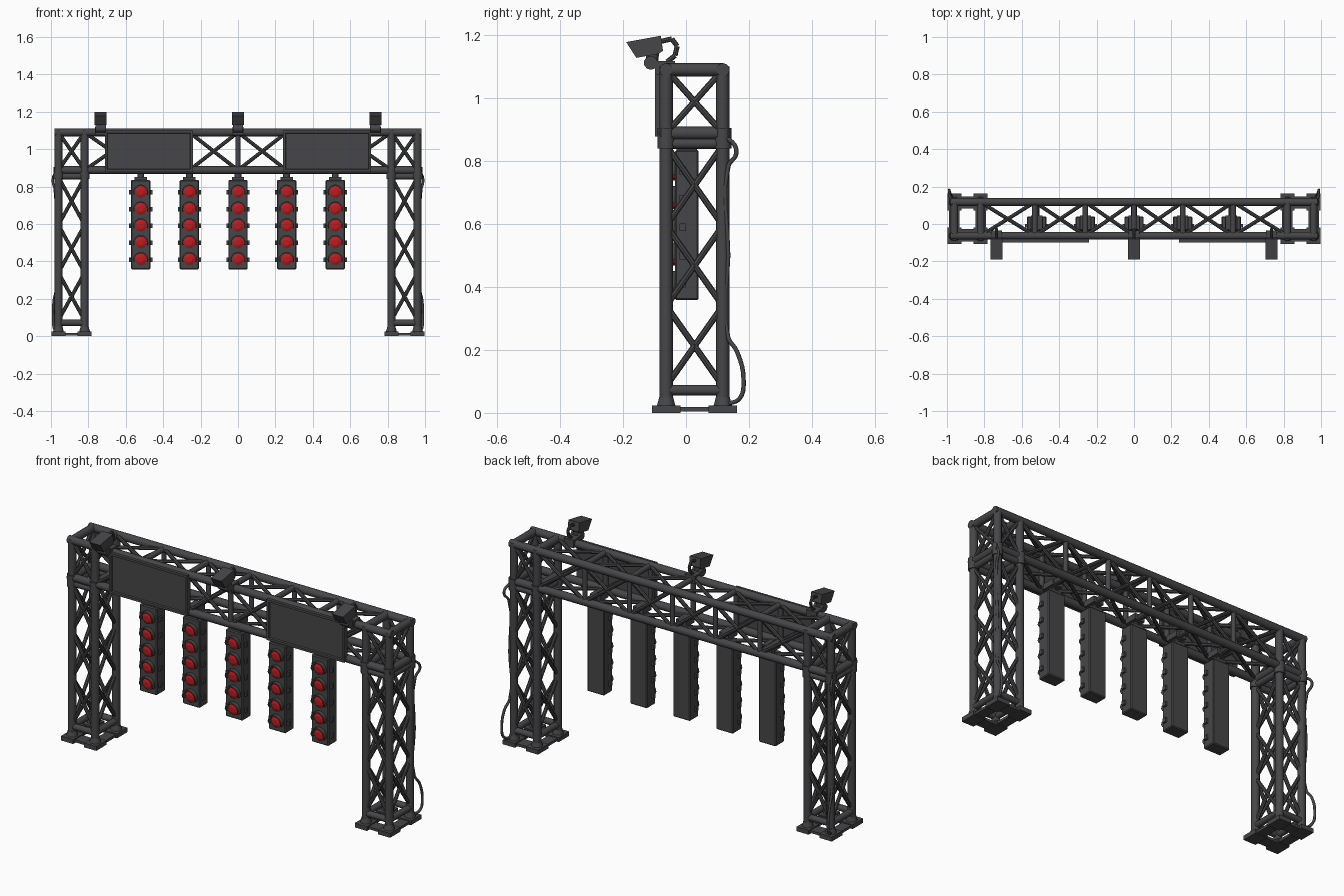
import bpy, bmesh, math
from mathutils import Vector, Matrix

if "Cube" in bpy.data.objects:
    bpy.data.objects.remove(bpy.data.objects["Cube"])

def material(name, rgb):
    m = bpy.data.materials.new(name)
    m.diffuse_color = (*rgb, 1)
    m.use_nodes = True
    m.node_tree.nodes["Principled BSDF"].inputs["Base Color"].default_value = m.diffuse_color
    return m

STEEL = material("dark steel", (0.062, 0.062, 0.066))
RED = material("signal red", (0.50, 0.012, 0.014))

def finish(name, bm, mat=STEEL, smooth=True):
    bmesh.ops.recalc_face_normals(bm, faces=bm.faces)
    me = bpy.data.meshes.new(name)
    bm.to_mesh(me)
    bm.free()
    me.materials.append(mat)
    ob = bpy.data.objects.new(name, me)
    bpy.context.collection.objects.link(ob)
    if smooth:
        bpy.context.view_layer.objects.active = ob
        ob.select_set(True)
        bpy.ops.object.shade_smooth_by_angle(angle=math.radians(40))
        ob.select_set(False)
    return ob

def bar(bm, a, b, r, n=10, r2=None):
    a, b = Vector(a), Vector(b)
    d = b - a
    mat = Matrix.Translation((a + b) / 2) @ d.to_track_quat('Z', 'Y').to_matrix().to_4x4()
    bmesh.ops.create_cone(bm, cap_ends=True, segments=n, radius1=r, radius2=r if r2 is None else r2,
                          depth=d.length, matrix=mat)

def box(bm, x0, x1, y0, y1, z0, z1):
    mat = Matrix.Translation(((x0 + x1) / 2, (y0 + y1) / 2, (z0 + z1) / 2)) @ \
        Matrix.Diagonal((x1 - x0, y1 - y0, z1 - z0, 1))
    bmesh.ops.create_cube(bm, size=1, matrix=mat)

def cross(bm, a, b, c, d, r):
    # X brace over the quad a-b-c-d
    bar(bm, a, c, r, 8)
    bar(bm, b, d, r, 8)

YF, YB = -0.063, 0.117        # front and back chord lines
XI, XO = 0.82, 0.96           # inner and outer column posts
ZL, ZH = 0.888, 1.09          # lower and upper beam chords
R, D = 0.021, 0.010           # chord and brace radii

# Columns, base plates and cables, mirrored left and right
for s, side in ((-1, "left"), (1, "right")):
    corners = [(s * XI, YF), (s * XO, YF), (s * XO, YB), (s * XI, YB)]
    posts, braces, base = bmesh.new(), bmesh.new(), bmesh.new()
    levels = [0.085, 0.34, 0.595, 0.85]
    for i in range(4):
        p, q = corners[i], corners[(i + 1) % 4]
        bar(posts, (*p, 0.01), (*p, 0.88), R, 12)
        for z in (0.072, 0.855):
            bar(posts, (*p, z), (*q, z), 0.017)
        bar(posts, (*p, 0.84), (*p, 0.905), 0.027, 12)      # joint sleeves
        bar(posts, (*p, 0.02), (*p, 0.05), 0.03, 12, 0.022)
        for z0, z1 in zip(levels, levels[1:]):
            cross(braces, (*p, z0), (*q, z0), (*q, z1), (*p, z1), D)
        # corner foot pads
        cx, cy = p
        box(base, cx - 0.037, cx + 0.037, cy - 0.045, cy + 0.045, 0.0, 0.024)
    # plate ring joining the pads
    xa, xb = sorted((s * 0.795, s * 0.985))
    box(base, xa, xb, YF - 0.03, YF + 0.035, 0.004, 0.018)
    box(base, xa, xb, YB - 0.035, YB + 0.03, 0.004, 0.018)
    for x in (XI, XO):
        box(base, s * x - 0.028, s * x + 0.028, YF + 0.035, YB - 0.035, 0.004, 0.018)
    finish(side + "_column_posts", posts)
    finish(side + "_column_braces", braces)
    finish(side + "_base_plate", base, smooth=False)

    # power cable
    cu = bpy.data.curves.new(side + "_cable", 'CURVE')
    cu.dimensions = '3D'
    cu.bevel_depth = 0.007
    cu.bevel_resolution = 1
    cu.resolution_u = 4
    pts = [(0.96, 0.10, 0.88), (0.985, 0.147, 0.86), (0.99, 0.16, 0.825), (0.98, 0.135, 0.785),
           (0.975, 0.134, 0.5), (0.975, 0.134, 0.24), (0.985, 0.162, 0.195), (0.988, 0.183, 0.10),
           (0.985, 0.17, 0.045), (0.97, 0.13, 0.028)]
    sp = cu.splines.new('BEZIER')
    sp.bezier_points.add(len(pts) - 1)
    for bp, (x, y, z) in zip(sp.bezier_points, pts):
        bp.co = (s * x, y, z)
        bp.handle_left_type = bp.handle_right_type = 'AUTO'
    cu.materials.append(STEEL)
    bpy.context.collection.objects.link(bpy.data.objects.new(side + "_cable", cu))

# Box truss beam
chords, lattice = bmesh.new(), bmesh.new()
nodes = [-XO, -XI, -0.53, -0.26, 0, 0.26, 0.53, XI, XO]
for y in (YF, YB):
    for z in (ZL, ZH):
        bar(chords, (-0.98, y, z), (0.98, y, z), R, 12)
for x in nodes:
    r = R if abs(x) > 0.8 else 0.013
    for y in (YF, YB):
        bar(chords, (x, y, ZL - 0.01), (x, y, ZH + 0.01), r, 12)
    for z in (ZL, ZH):
        bar(chords, (x, YF, z), (x, YB, z), r if abs(x) > 0.8 else 0.015)
for x0, x1 in zip(nodes, nodes[1:]):
    for y in (YF, YB):
        cross(lattice, (x0, y, ZL), (x1, y, ZL), (x1, y, ZH), (x0, y, ZH), D)
    if x0 > -XO and x1 < XO:
        for z in (ZL, ZH):
            cross(lattice, (x0, YF, z), (x1, YF, z), (x1, YB, z), (x0, YB, z), D)
for x in (-XO, XO):
    cross(lattice, (x, YF, ZL), (x, YB, ZL), (x, YB, ZH), (x, YF, ZH), D)
finish("beam_chords", chords)
finish("beam_braces", lattice)

# Display panels with raised rim
for s, side in ((-1, "left"), (1, "right")):
    bm = bmesh.new()
    x0, x1 = sorted((s * 0.24, s * 0.712))
    box(bm, x0, x1, -0.098, -0.07, 0.878, 1.1)
    bm.faces.ensure_lookup_table()
    front = min(bm.faces, key=lambda f: f.calc_center_median().y)
    bmesh.ops.inset_region(bm, faces=[front], thickness=0.018)
    bmesh.ops.inset_region(bm, faces=[front], thickness=0.004, depth=-0.008)
    finish(side + "_display_panel", bm, smooth=False)

# Hanging signal lights
for i in range(5):
    x = (i - 2) * 0.26
    body, bulbs, hoods, mount = (bmesh.new() for _ in range(4))
    box(body, x - 0.052, x + 0.052, -0.035, 0.04, 0.358, 0.835)
    bmesh.ops.bevel(body, geom=body.edges[:], offset=0.005, segments=1, affect='EDGES')
    for k in range(5):
        z = 0.41 + k * 0.09
        bar(bulbs, (x, -0.034, z), (x, -0.041, z), 0.032, 10)
        bar(bulbs, (x, -0.041, z), (x, -0.048, z), 0.032, 10, 0.016)
        # half-ring visor over each lamp
        n, prev, first = 10, None, None
        for j in range(n + 1):
            t = math.radians(-20 + 220 * j / n)
            c, w = math.cos(t), math.sin(t)
            depth = 0.020 if j in (0, n) else 0.027
            ring = [hoods.verts.new((x + q * c, y, z + q * w)) for q, y in
                    ((0.034, -0.03), (0.041, -0.03), (0.041, -0.03 - depth), (0.034, -0.03 - depth))]
            if prev:
                for m in range(4):
                    hoods.faces.new((prev[m], prev[(m + 1) % 4], ring[(m + 1) % 4], ring[m]))
            else:
                first = ring
            prev = ring
        hoods.faces.new(first)
        hoods.faces.new(prev)
        for e in (-1, 1):   # side latches
            box(hoods, x + e * 0.055 - 0.007, x + e * 0.055 + 0.007, -0.02, 0.0, z - 0.012, z + 0.012)
    # hanger clamp and cross rail
    bar(mount, (x, 0.003, 0.83), (x, 0.003, 0.885), 0.019, 10)
    box(mount, x - 0.033, x + 0.033, -0.03, 0.035, 0.833, 0.85)
    box(mount, x - 0.03, x + 0.03, -0.03, 0.045, 0.868, 0.9)
    bar(mount, (x, YF, ZL), (x, YB, ZL), 0.015, 8)
    tag = "signal_%d_" % (i + 1)
    finish(tag + "housing", body, smooth=False)
    finish(tag + "lamps", bulbs, RED, smooth=False)
    finish(tag + "visors", hoods)
    finish(tag + "hanger", mount)

# Floodlights on top of the front chord
for i, x in enumerate((-0.735, 0, 0.735)):
    bm = bmesh.new()
    # head: side profile extruded across x
    prof = [(-0.19, 1.178), (-0.08, 1.198), (-0.073, 1.15), (-0.088, 1.14), (-0.158, 1.128)]
    rows = [[bm.verts.new((x + e * 0.033, y, z)) for y, z in prof] for e in (-1, 1)]
    bm.faces.new(rows[0])
    bm.faces.new(rows[1])
    for j in range(5):
        k = (j + 1) % 5
        bm.faces.new((rows[0][j], rows[0][k], rows[1][k], rows[1][j]))
    finish("floodlight_%d_head" % (i + 1), bm, smooth=False)
    bm = bmesh.new()
    # clamp, neck and rear hook
    box(bm, x - 0.03, x + 0.03, -0.098, -0.035, 1.075, 1.118)
    bar(bm, (x - 0.028, -0.112, 1.112), (x + 0.028, -0.112, 1.112), 0.022, 10)
    bar(bm, (x, -0.11, 1.105), (x, -0.105, 1.145), 0.02, 10)
    hook = [(-0.08, 1.18), (-0.045, 1.188), (-0.028, 1.165), (-0.035, 1.135), (-0.06, 1.115)]
    for (ya, za), (yb, zb) in zip(hook, hook[1:]):
        bar(bm, (x, ya, za), (x, yb, zb), 0.008, 8)
    finish("floodlight_%d_bracket" % (i + 1), bm)
